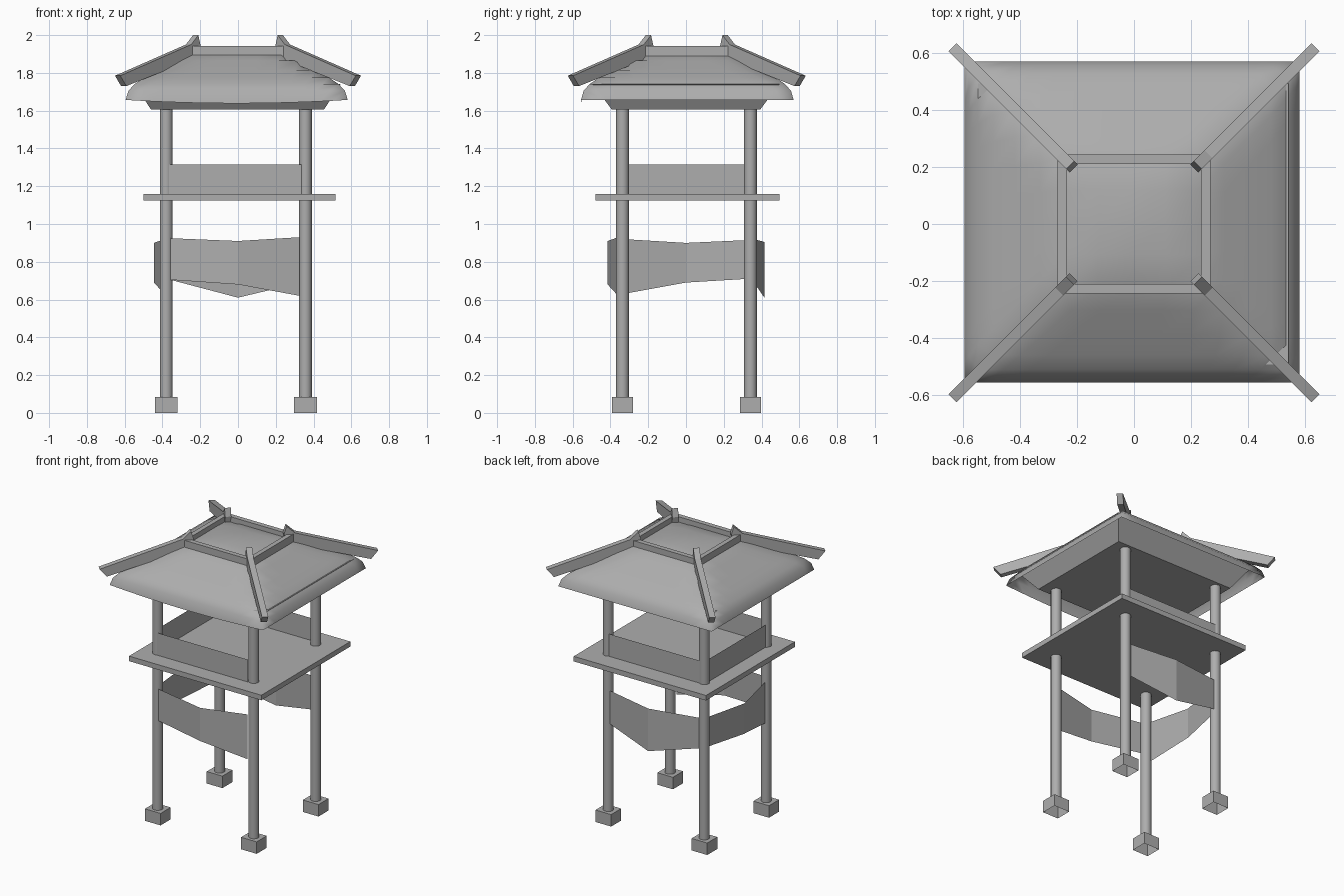
import bpy, bmesh
from mathutils import Vector

if "Cube" in bpy.data.objects:
    bpy.data.objects.remove(bpy.data.objects["Cube"])

GREY = (0.42, 0.42, 0.42, 1)
grey = bpy.data.materials.new("plain_grey")
grey.use_nodes = True
grey.diffuse_color = GREY
grey.node_tree.nodes["Principled BSDF"].inputs["Base Color"].default_value = GREY


def finish(name, bm, smooth=False, closed=True):
    if closed:
        bmesh.ops.recalc_face_normals(bm, faces=bm.faces)
    for f in bm.faces:
        f.smooth = smooth
    mesh = bpy.data.meshes.new(name)
    bm.to_mesh(mesh)
    bm.free()
    mesh.materials.append(grey)
    obj = bpy.data.objects.new(name, mesh)
    bpy.context.collection.objects.link(obj)
    return obj


def box(name, lo, hi, open_bottom=False):
    bm = bmesh.new()
    bmesh.ops.create_cube(bm, size=1)
    lo, hi = Vector(lo), Vector(hi)
    for v in bm.verts:
        v.co = (lo + hi) / 2 + v.co * (hi - lo)
    if open_bottom:
        bmesh.ops.delete(bm, geom=[f for f in bm.faces if f.normal.z < -0.5], context="FACES")
    return finish(name, bm)


def strip(name, top, bottom):
    """Thin sheet between a top line and a bottom line."""
    bm = bmesh.new()
    a = [bm.verts.new(p) for p in top]
    b = [bm.verts.new(p) for p in bottom]
    for i in range(len(a) - 1):
        bm.faces.new((b[i], b[i + 1], a[i + 1], a[i]))
    return finish(name, bm, closed=False)


# Posts with footings
POST_X = {"right": -0.38, "left": 0.357}
POST_Y = {"front": -0.336, "back": 0.341}
for sx, x in POST_X.items():
    for sy, y in POST_Y.items():
        bm = bmesh.new()
        bmesh.ops.create_cone(bm, cap_ends=True, segments=16, radius1=0.034, radius2=0.034, depth=1.54)
        bmesh.ops.translate(bm, verts=bm.verts, vec=(x, y, 0.84))
        post = finish(f"{sy}_{sx}_post", bm)
        for f in post.data.polygons:
            f.use_smooth = abs(f.normal.z) < 0.5
        box(f"{sy}_{sx}_footing", (x - 0.06, y - 0.055, 0), (x + 0.06, y + 0.055, 0.083), True)

# Platform
box("platform", (-0.5, -0.48, 1.125), (0.515, 0.495, 1.16))

# Low walls on three sides, the left side stays open
rails = {
    "front_rail": ((-0.365, -0.367), (0.335, -0.367)),
    "back_rail": ((0.335, 0.367), (-0.365, 0.367)),
    "right_rail": ((-0.395, 0.33), (-0.395, -0.33)),
}
for name, (p, q) in rails.items():
    strip(name, [(*p, 1.315), (*q, 1.315)], [(*p, 1.16), (*q, 1.16)])

# Sagging cloths on the same three sides, bowed outward in the middle
cloths = {
    "front_cloth": [(-0.365, -0.36, 0.925, 0.705), (0, -0.415, 0.91, 0.68), (0.325, -0.36, 0.93, 0.62)],
    "back_cloth": [(0.335, 0.36, 0.92, 0.69), (0, 0.415, 0.905, 0.61), (-0.36, 0.36, 0.915, 0.705)],
    "right_cloth": [(-0.39, 0.33, 0.915, 0.71), (-0.445, 0, 0.9, 0.69), (-0.39, -0.33, 0.92, 0.63)],
}
for name, pts in cloths.items():
    strip(name, [(x, y, t) for x, y, t, b in pts], [(x, y, b) for x, y, t, b in pts])

# Ceiling block flaring up into the roof
ceiling = box("ceiling", (-0.46, -0.392, 1.605), (0.455, 0.392, 1.74))
for v in ceiling.data.vertices:
    if v.co.z > 1.7:
        v.co.x *= 1.19
        v.co.y *= 1.26

# Roof shell: square rings following one slope profile
PROFILE = [(0, 1.93), (0.2, 1.928), (0.41, 1.905), (0.55, 1.865), (0.7, 1.815),
           (0.83, 1.775), (0.92, 1.74), (0.975, 1.705), (1, 1.657)]
RINGS = len(PROFILE) - 1
bm = bmesh.new()
bmesh.ops.create_grid(bm, x_segments=2 * RINGS, y_segments=2 * RINGS, size=1)
for v in bm.verts:
    m = max(abs(v.co.x), abs(v.co.y))
    s, z = PROFILE[round(m * RINGS)]
    u, w = (v.co.x / m, v.co.y / m) if m > 0.01 else (0, 0)
    if w < -0.99 and s == 1:
        z -= 0.018 * (1 - u * u)
    v.co = (u * s * 0.588 - 0.007, w * s * 0.563 + 0.007, z)
finish("roof", bm, smooth=True, closed=False)

# Frame around the roof top
for side, s in (("left", 1), ("right", -1)):
    x = s * 0.252
    box(f"{side}_top_beam", (x - 0.016, -0.225, 1.885), (x + 0.016, 0.225, 1.942))
for side, s in (("back", 1), ("front", -1)):
    y = s * 0.227
    box(f"{side}_top_beam", (-0.25, y - 0.017, 1.885), (0.25, y + 0.017, 1.942))

# Hip ridges running down to the corners, with a raised inner tip
RIDGE = [(0.22, 1.885), (0.605, 1.73), (0.637, 1.785), (0.262, 1.95), (0.224, 2.0), (0.212, 1.945)]
for sy, ky in (("front", -1), ("back", 1)):
    for sx, kx in (("left", 1), ("right", -1)):
        bm = bmesh.new()
        sides = []
        for off in (-0.014, 0.014):
            sides.append([bm.verts.new((kx * (t + off), ky * (t - 0.021 - off) + 0.004, z)) for t, z in RIDGE])
            bm.faces.new(sides[-1])
        a, b = sides
        for i in range(len(RIDGE)):
            j = (i + 1) % len(RIDGE)
            bm.faces.new((a[i], a[j], b[j], b[i]))
        finish(f"{sy}_{sx}_ridge", bm)
